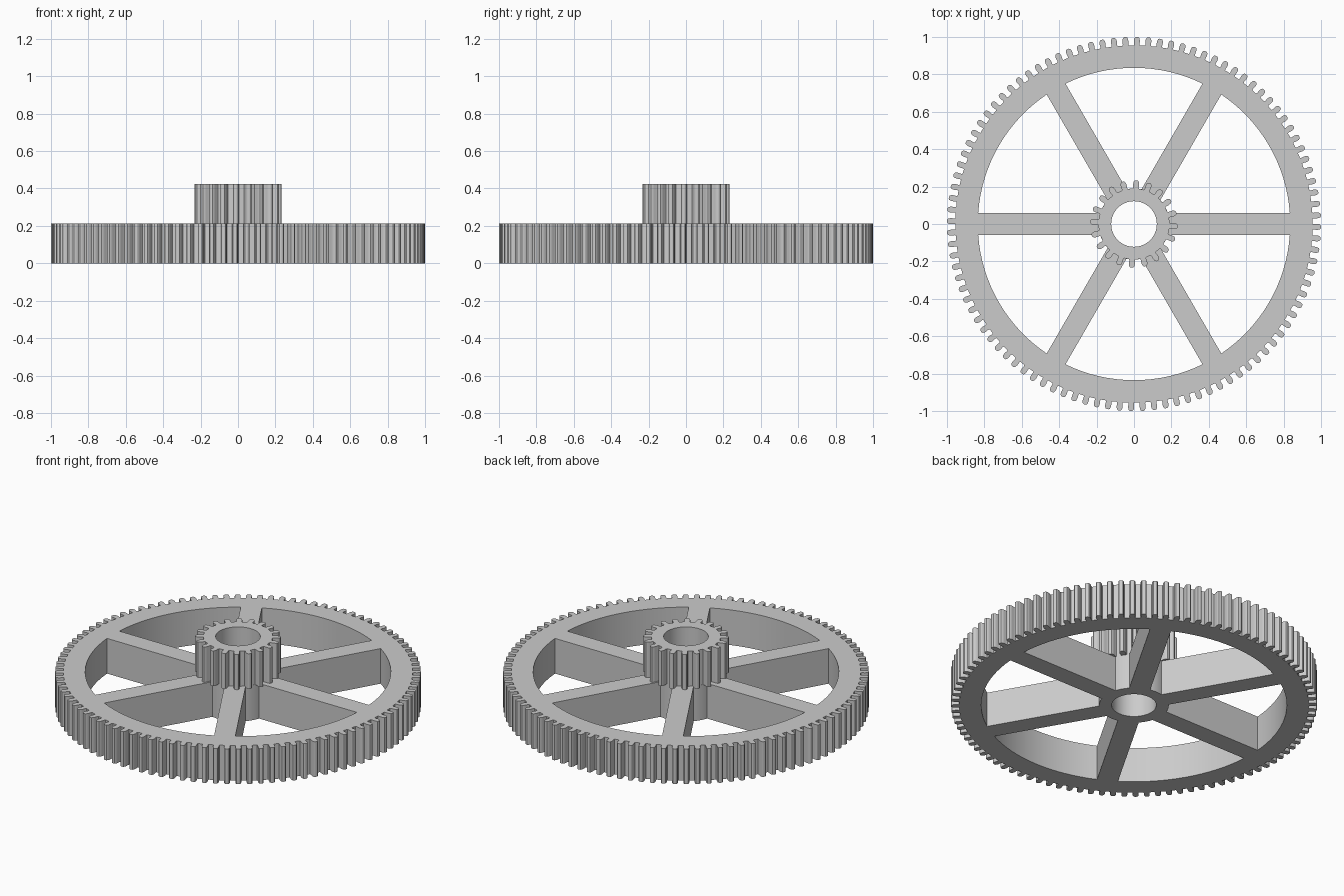
import bpy, bmesh, math

if "Cube" in bpy.data.objects:
    bpy.data.objects.remove(bpy.data.objects["Cube"])

WHEEL_TOP, PINION_TOP = 0.212, 0.425
BORE, HUB, RIM_INNER, SPOKE_HALF = 0.122, 0.19, 0.835, 0.058

steel = bpy.data.materials.new("plain_grey")
steel.diffuse_color = (0.6, 0.6, 0.6, 1)
steel.use_nodes = True
steel.node_tree.nodes["Principled BSDF"].inputs["Base Color"].default_value = steel.diffuse_color


def polar(r, a):
    return (r * math.cos(a), r * math.sin(a))


def arc(r, a0, a1, n):
    return [polar(r, a0 + (a1 - a0) * i / n) for i in range(n + 1)]


def circle(r, n):
    return arc(r, 0, math.tau, n)[:-1]


def gear_outline(teeth, root, tip, phase):
    # rounded, nearly parallel-sided teeth: (height fraction, half width)
    side = [(0, 0.0165), (0.15, 0.0145), (0.5, 0.0162), (0.78, 0.0145), (0.94, 0.0105), (1, 0.005)]
    side = side + [(h, -w) for h, w in reversed(side)]
    pts = []
    for i in range(teeth):
        a = phase + math.tau * i / teeth
        for h, w in side:
            r = root + (tip - root) * h
            pts.append(polar(r, a - w / r))
    return pts


def window(k):
    # opening between two parallel-sided spokes
    a0, a1 = k * math.pi / 3, (k + 1) * math.pi / 3
    o, i = math.asin(SPOKE_HALF / RIM_INNER), math.asin(SPOKE_HALF / HUB)
    return arc(RIM_INNER, a0 + o, a1 - o, 16) + arc(HUB, a1 - i, a0 + i, 6)


def plate(name, outlines, z0, z1):
    # filled profile with holes, extruded to a solid
    cu = bpy.data.curves.new(name, 'CURVE')
    cu.dimensions = '2D'
    cu.fill_mode = 'BOTH'
    cu.extrude = (z1 - z0) / 2
    for pts in outlines:
        sp = cu.splines.new('POLY')
        sp.points.add(len(pts) - 1)
        for p, (x, y) in zip(sp.points, pts):
            p.co = (x, y, 0, 1)
        sp.use_cyclic_u = True
    ob = bpy.data.objects.new(name, cu)
    bpy.context.collection.objects.link(ob)
    ob.location.z = (z0 + z1) / 2
    bpy.ops.object.select_all(action='DESELECT')
    ob.select_set(True)
    bpy.context.view_layer.objects.active = ob
    bpy.ops.object.convert(target='MESH')
    ob = bpy.context.view_layer.objects.active
    bm = bmesh.new()
    bm.from_mesh(ob.data)
    bmesh.ops.remove_doubles(bm, verts=bm.verts[:], dist=1e-5)
    bmesh.ops.recalc_face_normals(bm, faces=bm.faces[:])
    bm.to_mesh(ob.data)
    bm.free()
    ob.data.materials.clear()
    ob.data.materials.append(steel)
    bpy.ops.object.shade_smooth_by_angle(angle=math.radians(25))
    return ob


# large spoked wheel with toothed rim
plate("spoked_gear_wheel",
      [gear_outline(100, 0.955, 1.0, math.radians(-0.9))]
      + [window(k) for k in range(6)] + [circle(BORE, 48)],
      0, WHEEL_TOP)

# small gear stacked on the hub
plate("small_top_gear",
      [gear_outline(20, HUB, 0.234, math.radians(-3)), circle(BORE, 48)],
      WHEEL_TOP, PINION_TOP)
